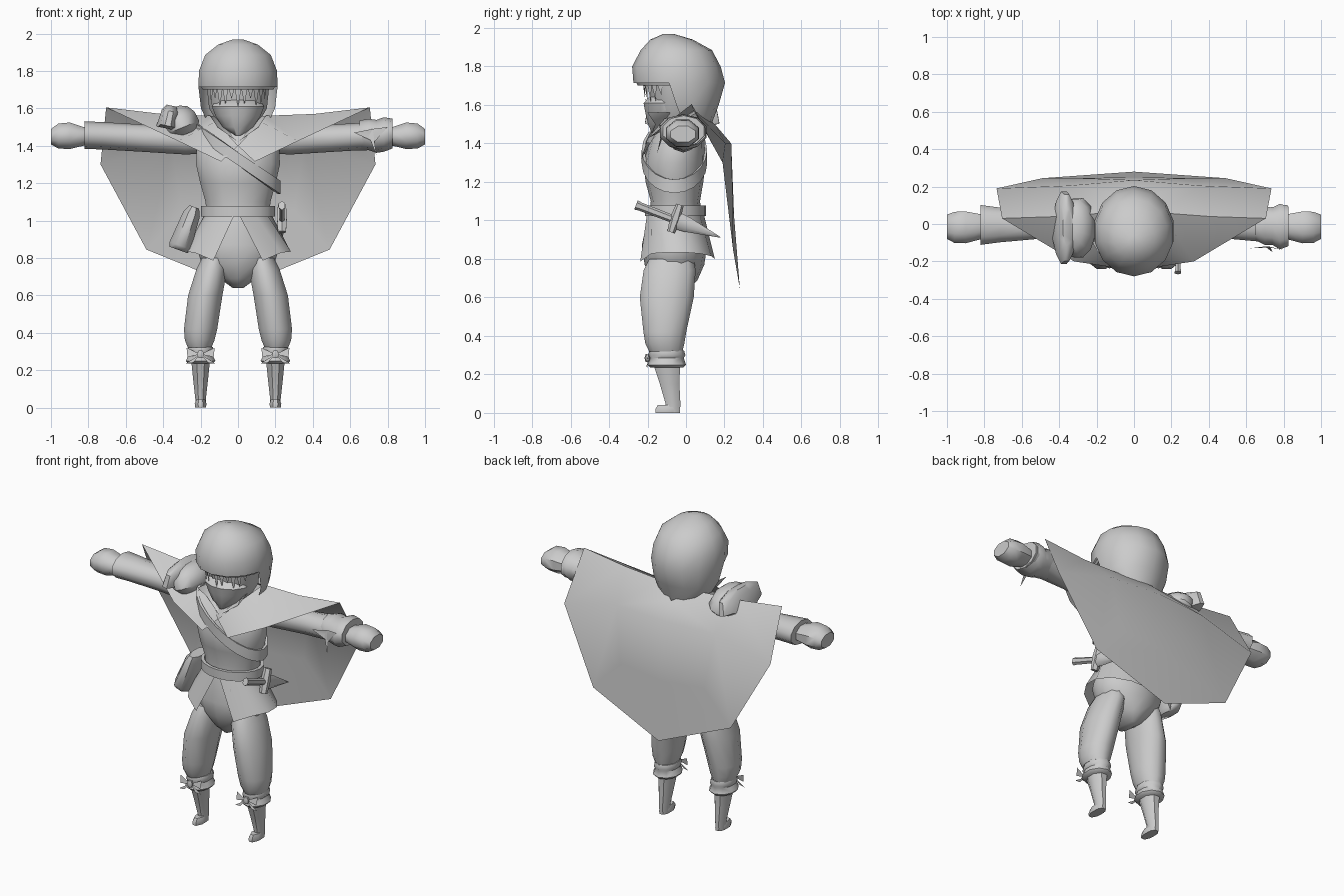
import bpy, bmesh, math
from mathutils import Vector, Matrix

cube = bpy.data.objects.get("Cube")
if cube:
    bpy.data.objects.remove(cube, do_unlink=True)

GREY = bpy.data.materials.new("plain grey")
GREY.use_nodes = True
GREY.diffuse_color = (0.6, 0.6, 0.6, 1)
GREY.node_tree.nodes["Principled BSDF"].inputs["Base Color"].default_value = (0.6, 0.6, 0.6, 1)


def finish(name, bm, mirror=False, angle=50, flip=True):
    """Turn a bmesh into a smooth shaded object."""
    if flip:
        bmesh.ops.recalc_face_normals(bm, faces=bm.faces)
    me = bpy.data.meshes.new(name)
    bm.to_mesh(me)
    bm.free()
    ob = bpy.data.objects.new(name, me)
    bpy.context.collection.objects.link(ob)
    me.materials.append(GREY)
    if mirror:
        mod = ob.modifiers.new("mirror", 'MIRROR')
        mod.merge_threshold = 0.002
    bpy.ops.object.select_all(action='DESELECT')
    ob.select_set(True)
    bpy.context.view_layer.objects.active = ob
    bpy.ops.object.shade_smooth_by_angle(angle=math.radians(angle))
    return ob


def loft(name, rings, axis='Z', n=10, mirror=False, cut=None, matrix=None):
    """Rings are (height, centre a, centre b, radius a, radius b)."""
    bm = bmesh.new()
    loops = []
    for t, a, b, ra, rb in rings:
        loop = []
        for i in range(n):
            w = math.tau * (i + 0.5) / n
            p, q = a + ra * math.cos(w), b + rb * math.sin(w)
            loop.append(bm.verts.new((p, q, t) if axis == 'Z' else (t, p, q)))
        loops.append(loop)
    for lo, hi in zip(loops, loops[1:]):
        for i in range(n):
            j = (i + 1) % n
            bm.faces.new((lo[i], lo[j], hi[j], hi[i]))
    bm.faces.new(loops[0])
    bm.faces.new(loops[-1])
    if matrix:
        bm.transform(matrix)
    bmesh.ops.recalc_face_normals(bm, faces=bm.faces)
    if cut:
        gone = [f for f in bm.faces if cut(f.calc_center_median())]
        bmesh.ops.delete(bm, geom=gone, context='FACES')
    return finish(name, bm, mirror, flip=not cut)


def sheet(name, verts, faces, mirror=False, angle=50):
    bm = bmesh.new()
    vs = [bm.verts.new(v) for v in verts]
    for f in faces:
        bm.faces.new([vs[i] for i in f])
    return finish(name, bm, mirror, angle)


def band(name, cy, rx, ry, height, wide, thick=0.015, n=20, mirror=False, cx=0):
    """Closed strap round an ellipse, its height given by a rule."""
    bm = bmesh.new()
    rows = []
    for i in range(n):
        w = math.tau * i / n
        c, s = math.cos(w), math.sin(w)
        z = height(rx * c)
        row = []
        for grow, dz in ((0, -wide), (thick, -wide), (thick, wide), (0, wide)):
            row.append(bm.verts.new((cx + (rx + grow) * c, cy + (ry + grow) * s, z + dz)))
        rows.append(row)
    for a, b in zip(rows, rows[1:] + rows[:1]):
        for k in range(4):
            m = (k + 1) % 4
            bm.faces.new((a[k], a[m], b[m], b[k]))
    return finish(name, bm, mirror, 40)


# Head: hood with a face opening, face, mask and fringe
loft("hood", [(1.45, 0, .03, .11, .09), (1.52, 0, .01, .165, .13), (1.6, 0, -.01, .203, .18),
              (1.715, 0, -.035, .217, .238), (1.8, 0, -.05, .214, .23), (1.885, 0, -.05, .18, .185),
              (1.94, 0, -.075, .11, .11), (1.968, 0, -.09, .03, .03)],
     n=14, cut=lambda c: c.z < 1.71 and c.y < -.06)
loft("face", [(1.5, 0, -.05, .1, .1), (1.6, 0, -.05, .16, .135), (1.74, 0, -.05, .175, .15)], n=12)
loft("brim_underside", [(1.70, 0, -.05, .195, .2), (1.72, 0, -.04, .205, .22)], n=14)
loft("mask", [(1.455, 0, -.13, .02, .05), (1.5, 0, -.115, .085, .085),
              (1.56, 0, -.1, .125, .115), (1.61, 0, -.1, .145, .125), (1.645, 0, -.09, .12, .1)], n=12)
loft("neck", [(1.4, 0, -.03, .1, .08), (1.52, 0, -.03, .08, .07)])
bm = bmesh.new()
for i in range(11):
    w = math.radians(-150 + 12 * i)
    x, y = .165 * math.cos(w), -.05 + .175 * math.sin(w)
    drop = (.1, .07, .115)[i % 3]
    side = Vector((-math.sin(w), math.cos(w), 0)) * .02
    p = Vector((x, y, 1.72))
    bm.faces.new([bm.verts.new(v) for v in (p - side, p + side, p + Vector((0, .01, -drop)))])
finish("hair_fringe", bm)

# Body
loft("torso", [(1.0, 0, -.055, .17, .14), (1.1, 0, -.055, .178, .128), (1.2, 0, -.06, .207, .15),
               (1.3, 0, -.06, .23, .162), (1.42, 0, -.045, .225, .14), (1.5, 0, -.03, .16, .1)], n=14)
loft("pelvis", [(.64, 0, -.06, .03, .07), (.69, 0, -.06, .1, .12), (.77, 0, -.06, .2, .155),
                (.87, 0, -.06, .23, .17), (1.03, 0, -.055, .17, .14)], n=14)
band("belt", -.055, .178, .138, lambda x: 1.05, .028, .02)
band("chest_strap", -.06, .212, .155, lambda x: 1.33 - .72 * x, .035)

# Coat skirt, split at the front
bm = bmesh.new()
rows = []
for i in range(13):
    w = math.radians(-88 + 356 * i / 12 * .5 * 2 * .988)
    c, s = math.cos(w), math.sin(w)
    u = abs(i - 6) / 6
    flare = math.radians(-90 + 27 + 306 * i / 12)
    rows.append([bm.verts.new((.18 * c, -.055 + .148 * s, 1.03)),
                 bm.verts.new((.29 * math.cos(flare), -.055 + .205 * math.sin(flare),
                               .8 + .035 * abs(math.cos(flare)) - .03 * (u == 1)))])
for a, b in zip(rows, rows[1:]):
    bm.faces.new((a[0], b[0], b[1], a[1]))
finish("coat_skirt", bm)

# Legs, knee cuffs with knots, shins and feet
loft("thigh", [(.32, .205, -.105, .065, .09), (.36, .205, -.11, .082, .105), (.42, .2, -.11, .092, .115),
               (.6, .175, -.1, .095, .145), (.74, .14, -.085, .085, .14), (.8, .125, -.075, .07, .12)],
     n=12, mirror=True)
loft("knee_cuff", [(.235, .2, -.1, .07, .085), (.25, .2, -.1, .083, .1), (.285, .2, -.1, .066, .088),
                   (.3, .2, -.1, .076, .097), (.325, .2, -.1, .068, .09)], mirror=True)
for s in (-1, 1):
    sheet("cuff_bow_" + ("left" if s > 0 else "right"),
          [(.2, -.2, .285), (.2 + s * .075, -.19, .32), (.2 + s * .07, -.2, .27),
           (.2 + s * .08, -.2, .235), (.2 + s * .04, -.205, .24)],
          [(0, 1, 2), (0, 3, 4)], True)
loft("cuff_knot", [(.265, .2, -.2, .012, .01), (.285, .2, -.2, .022, .016), (.305, .2, -.2, .012, .01)],
     n=6, mirror=True)
loft("shin", [(.0, .2, -.068, .029, .04), (.05, .2, -.068, .031, .042), (.15, .2, -.085, .043, .055),
              (.25, .2, -.1, .054, .075)], n=8, mirror=True)
loft("foot", [(0, .2, -.095, .031, .068), (.02, .2, -.095, .034, .07), (.042, .2, -.09, .026, .06)],
     n=8, mirror=True)

# Arms and hands
loft("sleeve", [(.15, -.02, 1.44, .08, .08), (.28, -.015, 1.43, .075, .077), (.5, -.01, 1.44, .072, .073),
                (.72, -.005, 1.453, .098, .073), (.82, -.005, 1.457, .112, .074)],
     'X', 10, True)
loft("hand", [(.76, -.015, 1.45, .055, .045), (.83, -.015, 1.45, .075, .055), (.9, -.018, 1.453, .092, .077),
              (.96, -.018, 1.452, .09, .072), (1.0, -.015, 1.448, .07, .045)], 'X', 8, True)
loft("wrist_wrap", [(.65, -.01, 1.455, .08, .08), (.7, -.01, 1.46, .108, .084), (.74, -.012, 1.45, .105, .088),
                    (.78, -.014, 1.46, .128, .092), (.825, -.012, 1.465, .112, .08)], 'X', 10)
for k, tip in enumerate(((.62, -.13, 1.47), (.74, -.15, 1.35), (.8, -.14, 1.5))):
    sheet(f"wrist_knot_{k}", [(.7, -.12, 1.45), (.73, -.125, 1.42), tip, (.72, -.12, 1.49)],
          [(0, 1, 2), (0, 2, 3)])

# Shoulder pad on the right shoulder: dome over a flared plate
tilt = Matrix.Translation((-.31, -.02, 1.53)) @ Matrix.Rotation(math.radians(-22), 4, 'Y')
loft("shoulder_dome", [(-.075, .0, 0, .07, .12), (-.035, 0, 0, .1, .165), (.02, 0, 0, .095, .155),
                       (.06, 0, 0, .07, .11), (.08, 0, 0, .03, .05)], n=12, matrix=tilt)
rim = Matrix.Translation((-.365, -.02, 1.555)) @ Matrix.Rotation(math.radians(12), 4, 'Y')
loft("shoulder_plate", [(-.065, .0, 0, .14, .11), (-.05, .0, 0, .2, .1), (.03, .0, 0, .185, .085),
                        (.06, 0, 0, .1, .05)], n=12,
     matrix=rim @ Matrix.Rotation(math.pi / 2, 4, 'Z') @ Matrix.Diagonal((1, .6, 1, 1)))

# Cape with a mantle over the chest
sheet("cape",
      [(0, .15, 1.5), (.14, .06, 1.56), (.41, .04, 1.57), (.705, .03, 1.605),
       (0, .235, 1.4), (.35, .205, 1.4), (.735, .19, 1.3), (0, .25, 1.02), (.3, .245, 1.05),
       (.49, .245, .845), (0, .28, .645), (.12, -.11, 1.53), (0, -.205, 1.4),
       (.09, -.235, 1.315), (.32, -.2, 1.425)],
      [(0, 1, 5, 4), (1, 2, 5), (2, 3, 6, 5), (4, 5, 8, 7), (5, 6, 9, 8), (7, 8, 9, 10),
       (1, 11, 14, 2), (2, 14, 3), (11, 12, 13, 14)], True, 70)
sheet("collar_flap", [(0, -.19, 1.42), (.11, -.16, 1.5), (.15, -.2, 1.56), (.13, -.08, 1.56)],
      [(0, 1, 3), (1, 2, 3)], True)

# Pouch on the right hip
hip = Matrix.Translation((-.275, -.07, .96)) @ Matrix.Rotation(math.radians(20), 4, 'Y')
loft("hip_pouch", [(-.125, 0, 0, .055, .09), (-.1, 0, 0, .065, .115), (.08, 0, 0, .05, .1),
                   (.12, 0, 0, .03, .08)], n=8, matrix=hip)

# Dagger on the left hip
aim = Matrix.Translation((.235, -.05, 1.0)) @ Matrix.Rotation(math.radians(-111), 4, 'X')
loft("dagger_blade", [(0, 0, 0, .022, .045), (.06, 0, 0, .022, .04), (.245, 0, 0, .002, .002)], n=6, matrix=aim)
loft("dagger_grip", [(-.225, 0, 0, .02, .026), (-.2, 0, 0, .016, .022), (0, 0, 0, .015, .02)], n=6, matrix=aim)
loft("dagger_guard", [(-.075, 0, 0, .025, .02), (0, 0, 0, .03, .028), (.075, 0, 0, .025, .02)], n=6,
     matrix=Matrix.Translation((.235, -.055, 1.01)) @ Matrix.Rotation(math.radians(-18), 4, 'X'))
